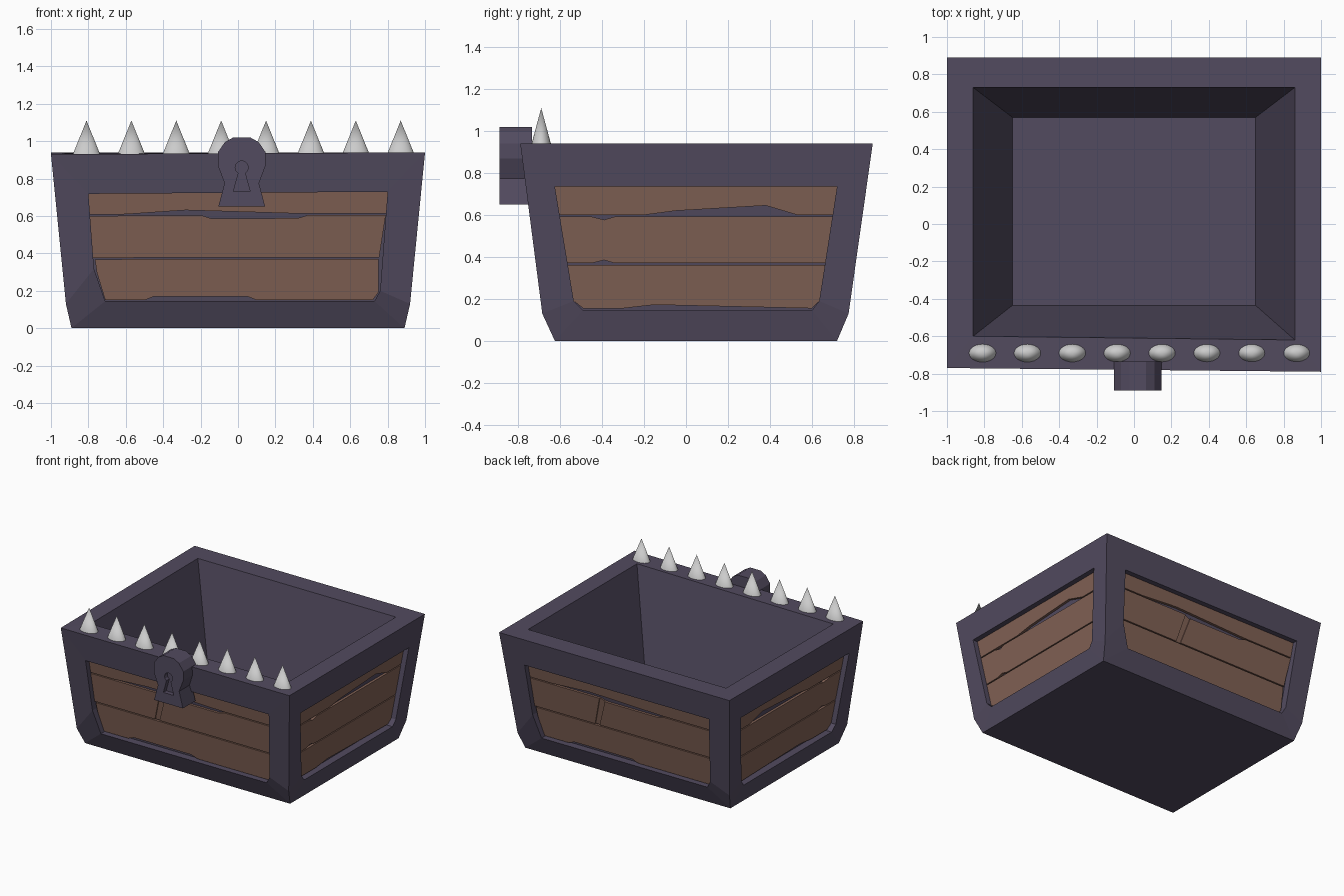
import bpy, bmesh, math
from mathutils import Vector as V

if "Cube" in bpy.data.objects:
    bpy.data.objects.remove(bpy.data.objects["Cube"])


def material(name, rgb):
    m = bpy.data.materials.new(name)
    m.diffuse_color = (*rgb, 1)
    m.use_nodes = True
    m.node_tree.nodes["Principled BSDF"].inputs["Base Color"].default_value = m.diffuse_color
    return m


METAL = material("dark_metal", (0.085, 0.07, 0.115))
WOOD = material("wood", (0.22, 0.12, 0.09))


def add_object(name, bm, mat=None, weld=False):
    if weld:
        bmesh.ops.remove_doubles(bm, verts=bm.verts, dist=1e-4)
    bmesh.ops.recalc_face_normals(bm, faces=bm.faces)
    me = bpy.data.meshes.new(name)
    bm.to_mesh(me)
    bm.free()
    ob = bpy.data.objects.new(name, me)
    bpy.context.collection.objects.link(ob)
    if mat:
        me.materials.append(mat)
    return ob


def face(bm, pts):
    return bm.faces.new([bm.verts.new(p) for p in pts])


def prism(bm, front, back):
    a = [bm.verts.new(p) for p in front]
    b = [bm.verts.new(p) for p in back]
    bm.faces.new(a)
    bm.faces.new(b[::-1])
    for i in range(len(a)):
        j = (i + 1) % len(a)
        bm.faces.new((a[i], b[i], b[j], a[j]))


# Corner rings of the tapered tub, counter-clockwise from front left
def ring(x, y0, y1, z):
    return [V((-x, y0, z)), V((x, y0, z)), V((x, y1, z)), V((-x, y1, z))]


ZM, ZT = 0.13, 0.94
bottom = ring(0.89, -0.625, 0.72, 0)
middle = ring(0.92, -0.685, 0.775, ZM)
top = ring(1.0, -0.79, 0.89, ZT)
top[0] = V((-1, -0.77, 0.93))
inner = ring(0.86, -0.62, 0.73, ZT)
inner[0] = V((-0.86, -0.60, 0.935))
floor = ring(0.65, -0.435, 0.57, 0.1)

AXES = [V((1, 0, 0)), V((0, 1, 0)), V((-1, 0, 0)), V((0, -1, 0))]


def on_side(i, u, z, depth=0.0):
    """Point on sloping side i, u along the side, depth into the wall."""
    j, ax = (i + 1) % 4, AXES[i]
    t = (z - ZM) / (ZT - ZM)
    a, b = middle[i].lerp(top[i], t), middle[j].lerp(top[j], t)
    s = (u - a.dot(ax)) / (b.dot(ax) - a.dot(ax))
    return a.lerp(b, s) - depth * V((ax.y, -ax.x, 0))


# Openings (left top, down, across, up) and chipped planks (outline, depth)
FRONT_HOLE = [(-.8, .725), (-.77, .32), (-.71, .145), (.73, .145), (.76, .2), (.8, .73)]
SIDE_HOLE = [(-.625, .735), (-.535, .19), (-.49, .145), (.60, .145), (.635, .19), (.72, .735)]
FRONT_PLANKS = [
    ([(-.81, .735), (-.80, .614), (-.6, .614), (-.28, .635), (.35, .614), (.80, .614), (.81, .74)], .04),
    ([(-.80, .606), (-.775, .379), (-.25, .379), (-.19, .606)], .04),
    ([(-.19, .606), (-.25, .379), (-.21, .379), (-.145, .59)], .048),
    ([(-.145, .59), (-.21, .379), (.755, .379), (.79, .606), (.37, .606), (.32, .59)], .04),
    ([(-.765, .371), (-.755, .3), (-.71, .15), (-.5, .15), (-.45, .17), (.05, .17), (.1, .15),
      (.72, .15), (.75, .19), (.75, .371)], .04)]
SIDE_PLANKS = [
    ([(-.63, .74), (-.607, .6), (-.2, .6), (-.05, .62), (.38, .645), (.53, .6), (.70, .6), (.725, .74)], .04),
    ([(-.605, .592), (-.567, .37), (-.45, .37), (-.39, .385), (-.34, .37), (.668, .37), (.70, .592),
      (-.34, .592), (-.4, .575), (-.45, .592)][:7] + [(-.34, .592), (-.39, .577), (-.45, .592)], .04),
    ([(-.565, .362), (-.535, .19), (-.49, .155), (-.3, .155), (-.15, .172), (.6, .155), (.635, .19),
      (.665, .362)], .04)]


def flip(pts):
    return [(-u, z) for u, z in reversed(pts)]


SIDES = [("front", FRONT_HOLE, FRONT_PLANKS), ("right", SIDE_HOLE, SIDE_PLANKS),
         ("back", FRONT_HOLE, FRONT_PLANKS),
         ("left", flip(SIDE_HOLE), [(flip(p), d) for p, d in SIDE_PLANKS])]

# Metal tub with recessed side openings
bm = bmesh.new()
face(bm, bottom[::-1])
face(bm, floor)
for i, (name, hole, planks) in enumerate(SIDES):
    j = (i + 1) % 4
    face(bm, (top[i], top[j], inner[j], inner[i]))
    face(bm, (inner[i], inner[j], floor[j], floor[i]))
    outer = [top[i], middle[i], bottom[i], bottom[j], middle[j], top[j]]
    rim = [on_side(i, u, z) for u, z in hole]
    deep = [on_side(i, u, z, 0.06) for u, z in hole]
    for k in range(6):
        m = (k + 1) % 6
        face(bm, (outer[k], outer[m], rim[m], rim[k]))
        face(bm, (rim[k], rim[m], deep[m], deep[k]))
    face(bm, deep)
add_object("chest_frame", bm, METAL, weld=True)

# Wooden planks set in each opening
for i, (name, hole, planks) in enumerate(SIDES):
    bm = bmesh.new()
    for pts, d in planks:
        prism(bm, [on_side(i, u, z, d) for u, z in pts],
              [on_side(i, u, z, 0.065) for u, z in pts])
    add_object(name + "_planks", bm, WOOD)

# Row of oval spikes on the front rim
for n in range(8):
    bpy.ops.mesh.primitive_cone_add(vertices=24, radius1=1, radius2=0, depth=0.185,
                                    location=(-0.81 + 0.24 * n, -0.69, 1.0175))
    ob = bpy.context.object
    ob.name = f"spike_{n + 1}"
    ob.scale = (0.075, 0.05, 1)
    bpy.ops.object.transform_apply(location=False, rotation=False, scale=True)
    bpy.ops.object.shade_smooth_by_angle(angle=math.radians(40))

# Lock plate with a sunken keyhole
CX = 0.02
half = [(.125, .65), (.092, .775), (.128, .87), (.128, .94), (.09, .995), (.045, 1.02)]
outline = [(CX + x, z) for x, z in half] + [(CX - x, z) for x, z in reversed(half)]


def slab(name, pts, y0, y1):
    b = bmesh.new()
    prism(b, [(x, y0, z) for x, z in pts], [(x, y1, z) for x, z in pts])
    return add_object(name, b, METAL)


lock = slab("lock", outline, -0.89, -0.735)
key = [(CX - .045, .73), (CX + .045, .73)]
key += [(CX + .035 * math.cos(a), .86 + .035 * math.sin(a))
        for a in [math.radians(-60 + 30 * k) for k in range(11)]]
cutter = slab("keyhole_cutter", key, -0.95, -0.855)
cutter.hide_render = True
cutter.hide_viewport = True
mod = lock.modifiers.new("keyhole", 'BOOLEAN')
mod.operation = 'DIFFERENCE'
mod.solver = 'EXACT'
mod.object = cutter
